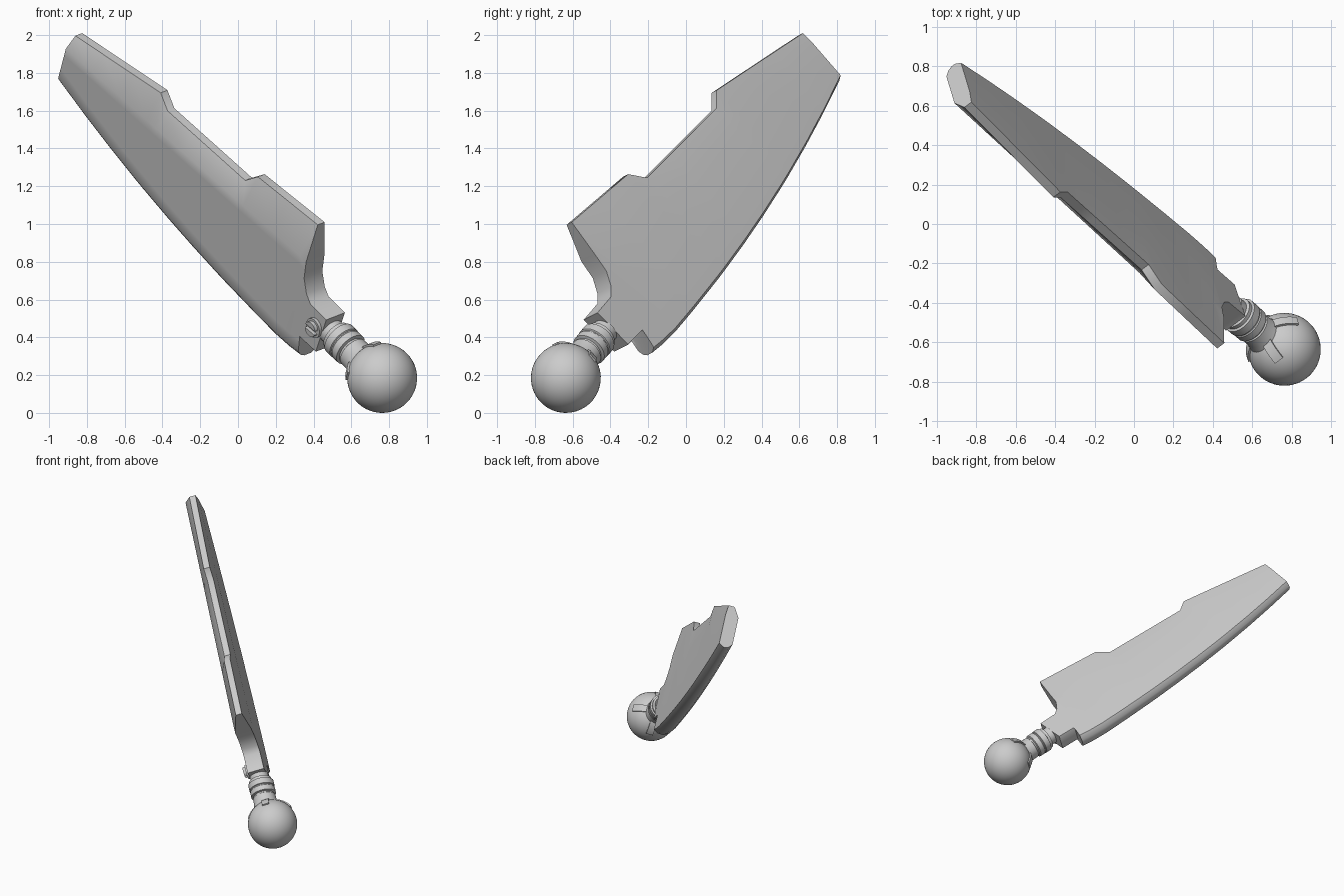
import bpy, bmesh, math
from mathutils import Matrix, Vector

if "Cube" in bpy.data.objects:
    bpy.data.objects.remove(bpy.data.objects["Cube"], do_unlink=True)

# One grey for everything
grey = bpy.data.materials.new("plain grey")
grey.use_nodes = True
COLOUR = (0.6, 0.6, 0.6, 1)
grey.diffuse_color = COLOUR
grey.node_tree.nodes["Principled BSDF"].inputs["Base Color"].default_value = COLOUR

# Local frame: x runs from ball to tip, y towards the spine, z through the blade
along = Vector((-.613, .509, .602)).normalized()
through = Vector((.777, .562, .283))
through = (through - along * through.dot(along)).normalized()
across = through.cross(along)
FRAME = Matrix.Translation((.763, -.636, .185)) @ Matrix((along, across, through)).transposed().to_4x4()


def finish(name, bm, angle=35):
    bmesh.ops.recalc_face_normals(bm, faces=bm.faces)
    mesh = bpy.data.meshes.new(name)
    bm.to_mesh(mesh)
    bm.free()
    mesh.materials.append(grey)
    obj = bpy.data.objects.new(name, mesh)
    bpy.context.collection.objects.link(obj)
    obj.matrix_world = FRAME
    bpy.ops.object.select_all(action='DESELECT')
    obj.select_set(True)
    bpy.context.view_layer.objects.active = obj
    bpy.ops.object.shade_smooth_by_angle(angle=math.radians(angle))
    return obj


def loft(name, rings, angle=35):
    """Skin a row of equal closed rings and cap both ends."""
    bm = bmesh.new()
    rows = [[bm.verts.new(p) for p in ring] for ring in rings]
    for r0, r1 in zip(rows, rows[1:]):
        for i in range(len(r0)):
            j = (i + 1) % len(r0)
            bm.faces.new((r0[i], r0[j], r1[j], r1[i]))
    bm.faces.new(rows[0])
    bm.faces.new(rows[-1])
    return finish(name, bm, angle)


def circle(r, n=40, start=0.0, sweep=math.tau):
    return [(r * math.cos(start + sweep * i / n), r * math.sin(start + sweep * i / n)) for i in range(n)]


# Blade: cross-sections with flat spine, ridge on one side and rounded lower edge
def section(s_top, t1, s_bot, t0, body=True):
    h = .067 - .006 * s_top
    centre = -.02 + .007 * s_top
    heel = s_top < .68
    ridge = min(.38 - .08 * s_top, t1 - .004)
    flat_ridge = min(.24 - .03 * s_top, t1 - .004)
    r = 1 if body else .05
    pts = [(t1, -h if heel else -.004), (t1, h if heel else .043),
           (flat_ridge, h), (t0 + .022 * r, h),
           (t0, h - .035 * r), (t0, -h + .045 * r),
           (t0 + .012 * r, -h + .02 * r), (t0 + .04 * r, -h),
           (t0 + .11 * r, -h), (ridge - .05 * r, -h), (ridge, -h)]
    return [(s_bot + (s_top - s_bot) * (t - t0) / (t1 - t0), t, d + centre) for t, d in pts]


def belly(s):
    return -.29 + .05 * max(s - .8, 0) ** 2.15


def spine(s, corners):
    for (s0, t0), (s1, t1) in zip(corners, corners[1:]):
        if s <= s1:
            return t0 + (t1 - t0) * (s - s0) / (s1 - s0)
    return corners[-1][1]


corners = [(.70, .532), (1.2, .467), (1.281, .375), (1.943, .332), (2.023, .395), (2.715, .238)]
stops = [s for s, t in corners[1:]] + [.95, 1.5, 1.72, 2.25, 2.48]
rings = [section(.415, .11, .43, -.13, False),
         section(.555, .11, .575, -.138, False),
         section(.60, .145, .56, -.20),
         section(.645, .22, .545, -.268),
         section(.66, .325, .64, -.282),
         section(.70, .532, .76, -.29)]
rings += [section(s, spine(s, corners), s, belly(s)) for s in sorted(stops)]
loft("blade", rings, 42)

# Ball
bm = bmesh.new()
bmesh.ops.create_uvsphere(bm, u_segments=48, v_segments=28, radius=.185)
bmesh.ops.rotate(bm, verts=bm.verts, matrix=Matrix.Rotation(math.pi / 2, 3, 'Y'))
finish("ball", bm)

# Ringed neck between ball and blade
profile = [(.14, .10), (.185, .088), (.235, .086), (.24, .079), (.25, .079), (.255, .095),
           (.295, .095), (.30, .09), (.306, .09), (.31, .097), (.355, .097), (.36, .085),
           (.38, .085), (.385, .07), (.425, .07)]
loft("neck", [[(s, y, z - .014) for y, z in circle(r)] for s, r in profile])

# Four claws hugging the ball
for k in range(4):
    turn = Matrix.Rotation(k * math.pi / 2, 3, 'X')
    rows = []
    for i in range(9):
        a = math.radians(22 + 38 * i / 8)
        rows.append([turn @ Vector((r * math.cos(a), r * math.sin(a), w))
                     for r, w in ((.17, -.026), (.194, -.026), (.194, .026), (.17, .026))])
    loft(f"claw_{k + 1}", rows)

# Slotted screw on the ridged side
def disc(points, z):
    return [(.478 + x, y + .005, z) for x, y in points]


washer = circle(.055, 32)
loft("screw_washer", [disc(washer, -.07), disc(washer, -.098)])
for name, start in (("screw_head_upper", .2), ("screw_head_lower", .2 + math.pi)):
    half = circle(.042, 16, start, math.pi - .4)
    loft(name, [disc(half, -.09), disc(half, -.118)])
